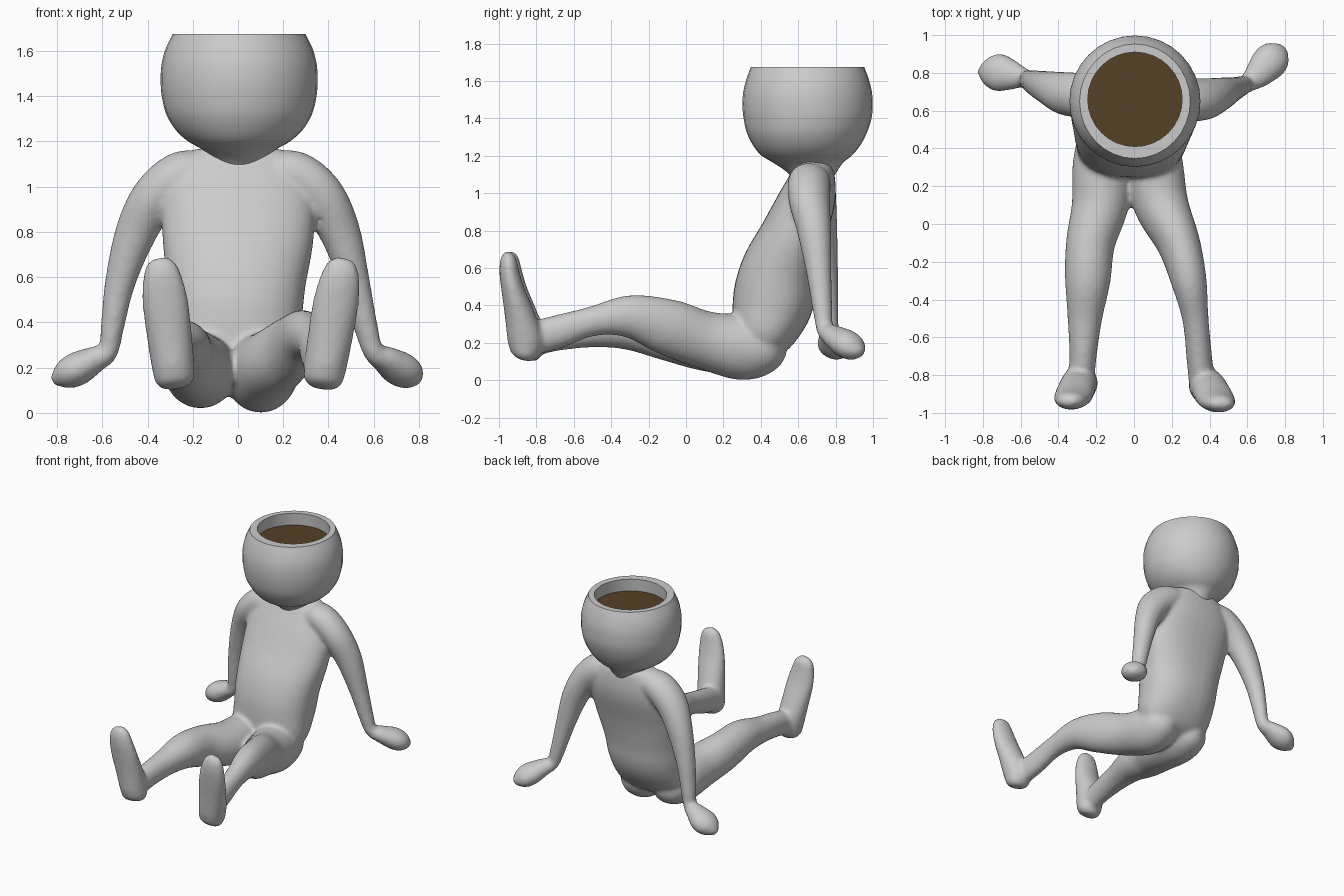
import bpy, bmesh, math
from mathutils import Vector

N = 32


def new_object(name, bm):
    bmesh.ops.recalc_face_normals(bm, faces=bm.faces)
    me = bpy.data.meshes.new(name)
    bm.to_mesh(me)
    bm.free()
    ob = bpy.data.objects.new(name, me)
    bpy.context.collection.objects.link(ob)
    return ob


def spline(keys, steps=6):
    # Catmull-Rom through (x, y, z, half width, half depth) sections
    out = []
    for i in range(len(keys) - 1):
        quad = [keys[max(i - 1, 0)], keys[i], keys[i + 1], keys[min(i + 2, len(keys) - 1)]]
        for s in range(steps):
            t = s / steps
            out.append([0.5 * (2 * p1 + (p2 - p0) * t + (2 * p0 - 5 * p1 + 4 * p2 - p3) * t * t
                               + (3 * p1 - p0 - 3 * p2 + p3) * t ** 3)
                        for p0, p1, p2, p3 in zip(*quad)])
    return out + [list(keys[-1])]


def skin(bm, rings):
    rings = [[bm.verts.new(p) for p in r] for r in rings]
    for r, q in zip(rings, rings[1:]):
        for i in range(N):
            bm.faces.new((r[i], r[(i + 1) % N], q[(i + 1) % N], q[i]))
    bm.faces.new(rings[0][::-1])
    bm.faces.new(rings[-1])


def loft(bm, keys, ref=(1, 0, 0), power=1.0):
    path = spline(keys)
    pts = [Vector(p[:3]) for p in path]
    rings = []
    for i, p in enumerate(path):
        t = (pts[min(i + 1, len(pts) - 1)] - pts[max(i - 1, 0)]).normalized()
        u = Vector(ref)
        u = (u - t * t.dot(u)).normalized()
        v = t.cross(u)
        ring = []
        for k in range(N):
            c, s = math.cos(math.tau * k / N), math.sin(math.tau * k / N)
            c = math.copysign(abs(c) ** power, c)
            s = math.copysign(abs(s) ** power, s)
            ring.append(pts[i] + u * c * max(p[3], .005) + v * s * max(p[4], .005))
        rings.append(ring)
    skin(bm, rings)


body = bmesh.new()

# torso, leaning back
loft(body, [(-.02, .37, .13, .14, .08), (-.02, .40, .22, .27, .16), (-.015, .46, .40, .295, .215),
            (-.01, .50, .58, .31, .21), (0, .575, .78, .335, .175), (0, .65, .97, .335, .15),
            (0, .68, 1.09, .28, .12), (0, .69, 1.165, .19, .09)], power=.88)

# legs
loft(body, [(.10, .53, .19, .04, .05), (.10, .46, .18, .13, .13), (.10, .31, .175, .16, .175),
            (.145, .10, .215, .145, .155), (.235, -.10, .285, .115, .15), (.29, -.30, .34, .095, .115),
            (.325, -.50, .315, .07, .08), (.345, -.70, .255, .068, .09), (.36, -.84, .22, .07, .09)])
loft(body, [(-.16, .53, .20, .04, .05), (-.16, .46, .19, .13, .13), (-.165, .31, .185, .16, .165),
            (-.18, .10, .205, .15, .155), (-.23, -.10, .25, .13, .145), (-.245, -.30, .285, .12, .125),
            (-.26, -.50, .27, .092, .095), (-.27, -.70, .245, .072, .09), (-.28, -.84, .21, .07, .09)])

# feet, toes up: heel x, toe x, y shift
for hx, tx, dy in ((.37, .465, 0), (-.275, -.345, .015)):
    rows = [(.11, -.865, .05, .04), (.14, -.86, .085, .075), (.22, -.86, .095, .095),
            (.35, -.89, .10, .08), (.48, -.925, .102, .062), (.58, -.945, .09, .053),
            (.65, -.95, .07, .042), (.685, -.95, .035, .02)]
    loft(body, [(hx + (tx - hx) * (z - .11) / .57, y + dy, z, a, b) for z, y, a, b in rows])

# arms with mitten hands
loft(body, [(.12, .67, 1.06, .09, .08), (.24, .66, 1.055, .115, .105), (.36, .66, .96, .115, .105),
            (.45, .685, .80, .09, .092), (.515, .71, .58, .068, .068), (.565, .73, .38, .055, .052),
            (.60, .745, .27, .05, .045), (.655, .79, .235, .075, .06), (.715, .855, .195, .095, .075),
            (.76, .90, .165, .08, .062), (.795, .935, .145, .025, .02)], (-.74, .67, 0))
loft(body, [(-.12, .68, 1.06, .09, .08), (-.24, .68, 1.055, .115, .105), (-.36, .69, .96, .115, .105),
            (-.45, .72, .80, .09, .092), (-.52, .745, .58, .068, .068), (-.555, .76, .38, .055, .052),
            (-.575, .77, .27, .05, .045), (-.635, .785, .235, .075, .06), (-.71, .80, .195, .1, .075),
            (-.77, .805, .165, .08, .062), (-.82, .81, .14, .025, .02)], (.2, 1, 0))

ob = new_object("seated_body", body)
m = ob.modifiers.new("fuse", 'REMESH')
m.mode = 'VOXEL'
m.voxel_size = .014
m.use_smooth_shade = True
m = ob.modifiers.new("soften", 'SMOOTH')
m.factor = .5
m.iterations = 8

# cup-shaped head: (y, z, x radius, y radius), outside then over the rim and down inside
outer = [(.68, 1.07, .09, .10), (.67, 1.12, .12, .14), (.652, 1.165, .165, .19), (.645, 1.2, .225, .24),
         (.645, 1.25, .28, .283), (.646, 1.32, .322, .32), (.65, 1.40, .342, .342), (.65, 1.47, .347, .348),
         (.65, 1.54, .343, .344), (.65, 1.61, .325, .327), (.65, 1.675, .293, .303)]
dense = [p[:4] for p in spline(outer, 4)]
inner = [(.66, 1.675, .25, .25), (.66, 1.63, .252, .252), (.66, 1.575, .255, .255)]
cup = bmesh.new()
skin(cup, [[(.005 + rx * math.cos(math.tau * k / N), y + ry * math.sin(math.tau * k / N), z)
            for k in range(N)] for y, z, rx, ry in dense + inner])
head = new_object("cup_head", cup)

# drink surface
bm = bmesh.new()
bmesh.ops.create_circle(bm, cap_ends=True, segments=N, radius=.252)
drink = new_object("drink_surface", bm)
drink.location = (.005, .66, 1.585)
mat = bpy.data.materials.new("brown_drink")
mat.diffuse_color = (.09, .05, .018, 1)
drink.data.materials.append(mat)

# smooth shading with a crisp rim
bpy.ops.object.select_all(action='DESELECT')
head.select_set(True)
bpy.context.view_layer.objects.active = head
bpy.ops.object.shade_smooth_by_angle(angle=math.radians(40))
